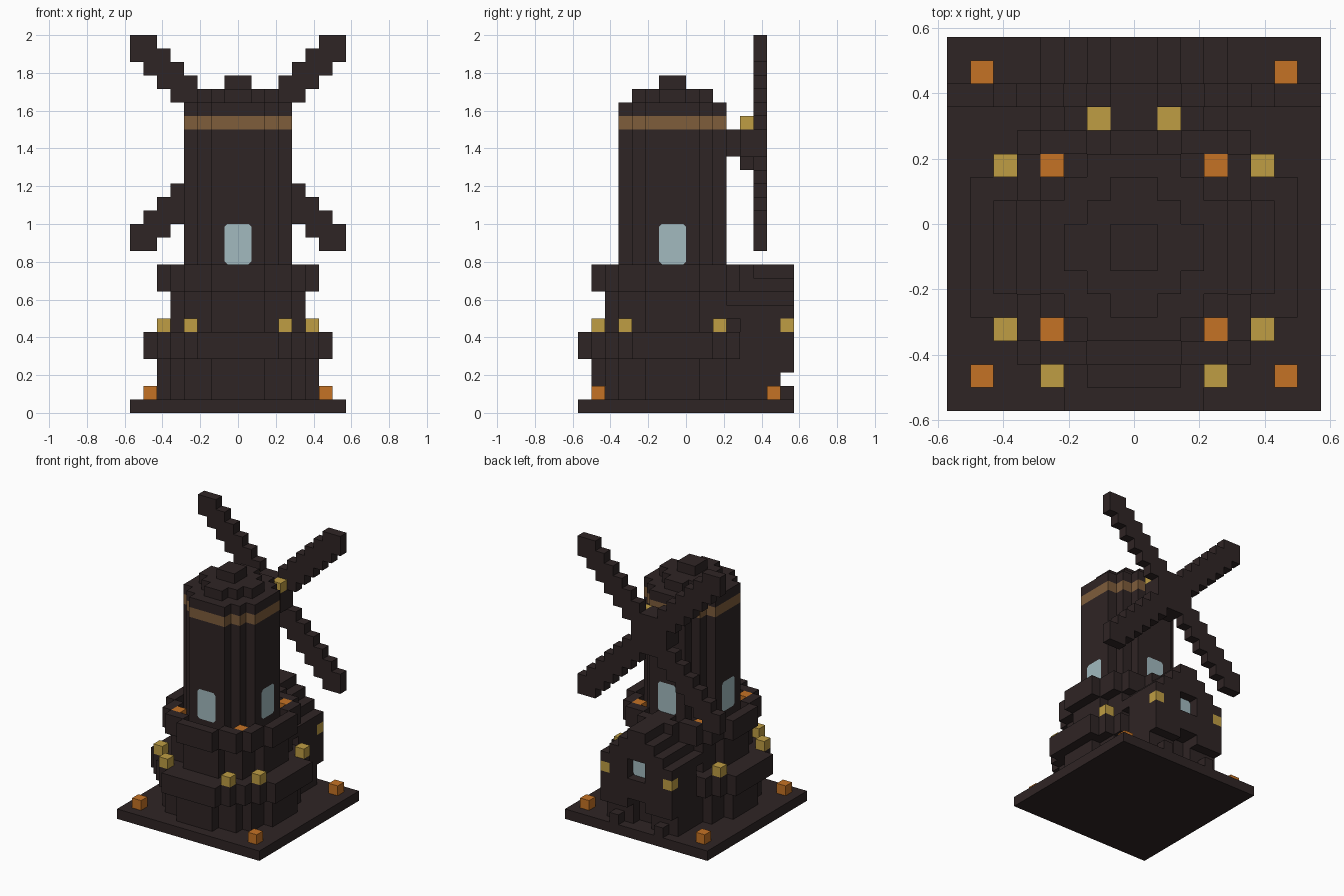
import bpy, bmesh
from mathutils import Vector

if "Cube" in bpy.data.objects:
    bpy.data.objects.remove(bpy.data.objects["Cube"], do_unlink=True)

U = 1 / 14      # edge of one block
AXIS_Y = -1     # tower axis, in blocks


def material(name, rgb):
    m = bpy.data.materials.new(name)
    m.use_nodes = True
    m.diffuse_color = (*rgb, 1)
    m.node_tree.nodes["Principled BSDF"].inputs["Base Color"].default_value = (*rgb, 1)
    return m


DARK = material("dark stone", (.028, .018, .018))
BROWN = material("brown wood", (.21, .11, .044))
AMBER = material("amber lamp", (.56, .17, .018))
YELLOW = material("yellow lantern", (.52, .34, .057))
GLASS = material("pale glass", (.36, .49, .52))


def finish(name, bm, mat):
    mesh = bpy.data.meshes.new(name)
    bm.to_mesh(mesh)
    bm.free()
    mesh.materials.append(mat)
    obj = bpy.data.objects.new(name, mesh)
    bpy.context.collection.objects.link(obj)
    return obj


def box(x0, x1, y0, y1, z0, z1):
    return {(x, y, z) for x in range(x0, x1) for y in range(y0, y1) for z in range(z0, z1)}


def disc(r, z0, z1):
    """Round stack of blocks about the tower axis."""
    return {(x, y, z) for x, y, z in box(-r, r, AXIS_Y - r, AXIS_Y + r, z0, z1)
            if (x + .5) ** 2 + (y + .5 - AXIS_Y) ** 2 <= r * r}


def mirror_x(cells):
    return cells | {(-1 - x, y, z) for x, y, z in cells}


def blocks(name, cells, mat):
    """Outer skin of a set of blocks, with flat areas merged."""
    bm = bmesh.new()
    verts = {}

    def corner(p):
        key = tuple(int(c) for c in p)
        if key not in verts:
            verts[key] = bm.verts.new(Vector(key) * U)
        return verts[key]

    for cell in sorted(cells):
        for axis in range(3):
            a, b = Vector(), Vector()
            a[(axis + 1) % 3] = b[(axis + 2) % 3] = 1
            for side in (0, 1):
                step = Vector()
                step[axis] = 2 * side - 1
                if tuple(int(c) for c in Vector(cell) + step) in cells:
                    continue
                o = Vector(cell)
                o[axis] += side
                loop = [o, o + a, o + a + b, o + b]
                bm.faces.new([corner(p) for p in (loop if side else loop[::-1])])
    bmesh.ops.dissolve_limit(bm, angle_limit=.01, verts=bm.verts[:], edges=bm.edges[:])
    return finish(name, bm, mat)


def pane(name, centre, normal, w, h):
    """Thin glass plate with clipped corners."""
    bm = bmesh.new()
    n = Vector(normal)
    side, up, c = Vector((0, 0, 1)).cross(n), Vector((0, 0, 1)), .22
    w, h = w / 2, h / 2
    outline = [(w - c, -h), (w, c - h), (w, h - c), (w - c, h),
               (c - w, h), (-w, h - c), (-w, c - h), (c - w, -h)]
    face = bm.faces.new([bm.verts.new((Vector(centre) + side * s + up * t) * U + n * .005)
                         for s, t in outline])
    face.normal_update()
    finish(name, bm, GLASS)


# Ground slab and stepped round base
blocks("ground_slab", box(-8, 8, -8, 8, 0, 1), DARK)
blocks("base_drum", disc(6, 1, 4), DARK)
blocks("lower_ledge", disc(7, 4, 6), DARK)
blocks("middle_drum", disc(5, 6, 9), DARK)
blocks("balcony", disc(6, 9, 11) - disc(5, 10, 11), DARK)

# Tower, wooden band and stepped cap
blocks("tower", disc(4, 10, 21), DARK)
blocks("tower_band", disc(4, 21, 22), BROWN)
blocks("tower_top", disc(4, 22, 23), DARK)
cap = {c for c in disc(3, 23, 24)
       if (c[0] + .5) ** 2 + (c[1] + .5 - AXIS_Y) ** 2 < 8}
blocks("cap", cap | disc(1, 24, 25), DARK)
for label, nx, ny in (("front", 0, -1), ("back", 0, 1), ("left", 1, 0), ("right", -1, 0)):
    pane(label + "_window", (4 * nx, AXIS_Y + 4 * ny, 12.5), (nx, ny, 0), 2, 3)

# Back house: recessed ground floor, overhanging upper floor, stepped gable
house_lanterns = mirror_x(box(3, 4, 7, 8, 6, 7))
house = box(-4, 4, 4, 7, 1, 3) | box(-4, 4, 4, 8, 3, 7)
for i in range(4):
    house |= box(i - 4, 4 - i, 3, 8, 7 + i, 8 + i)
house -= box(-1, 1, 6, 8, 1, 4)      # doorway
house -= box(-1, 1, 7, 8, 6, 8)      # window recess
blocks("house", house - house_lanterns, DARK)
blocks("door_posts", mirror_x(box(2, 3, 7, 8, 1, 2)), DARK)
pane("house_window", (0, 7, 7), (0, 1, 0), 2, 2)

# Sails: 2 x 2 blocks stepped along both diagonals
HUB_Z = 20
sails = set()
for k in range(-1, 7):
    sails |= box(k, k + 2, 5, 6, HUB_Z + k, HUB_Z + k + 2)
sails = mirror_x(sails)
sails |= {(x, y, 2 * HUB_Z - 1 - z) for x, y, z in sails}
blocks("sails", sails, DARK)
hub = box(-1, 1, 3, 5, HUB_Z - 1, HUB_Z + 1)
hub |= box(-1, 1, 4, 5, HUB_Z - 2, HUB_Z + 2) | box(-2, 2, 4, 5, HUB_Z - 1, HUB_Z + 1)
blocks("hub_axle", hub, DARK)

# Lanterns
blocks("house_lanterns", house_lanterns, YELLOW)
blocks("hub_lanterns", mirror_x(box(1, 2, 4, 5, 21, 22)), YELLOW)
ledge = box(3, 4, -7, -6, 6, 7) | box(5, 6, -5, -4, 6, 7) | box(5, 6, 2, 3, 6, 7)
blocks("ledge_lanterns", mirror_x(ledge), YELLOW)
blocks("ground_lamps", mirror_x(box(6, 7, -7, -6, 1, 2) | box(6, 7, 6, 7, 1, 2)), AMBER)
blocks("balcony_lamps", mirror_x(box(3, 4, -5, -4, 10, 11) | box(3, 4, 2, 3, 10, 11)), AMBER)
